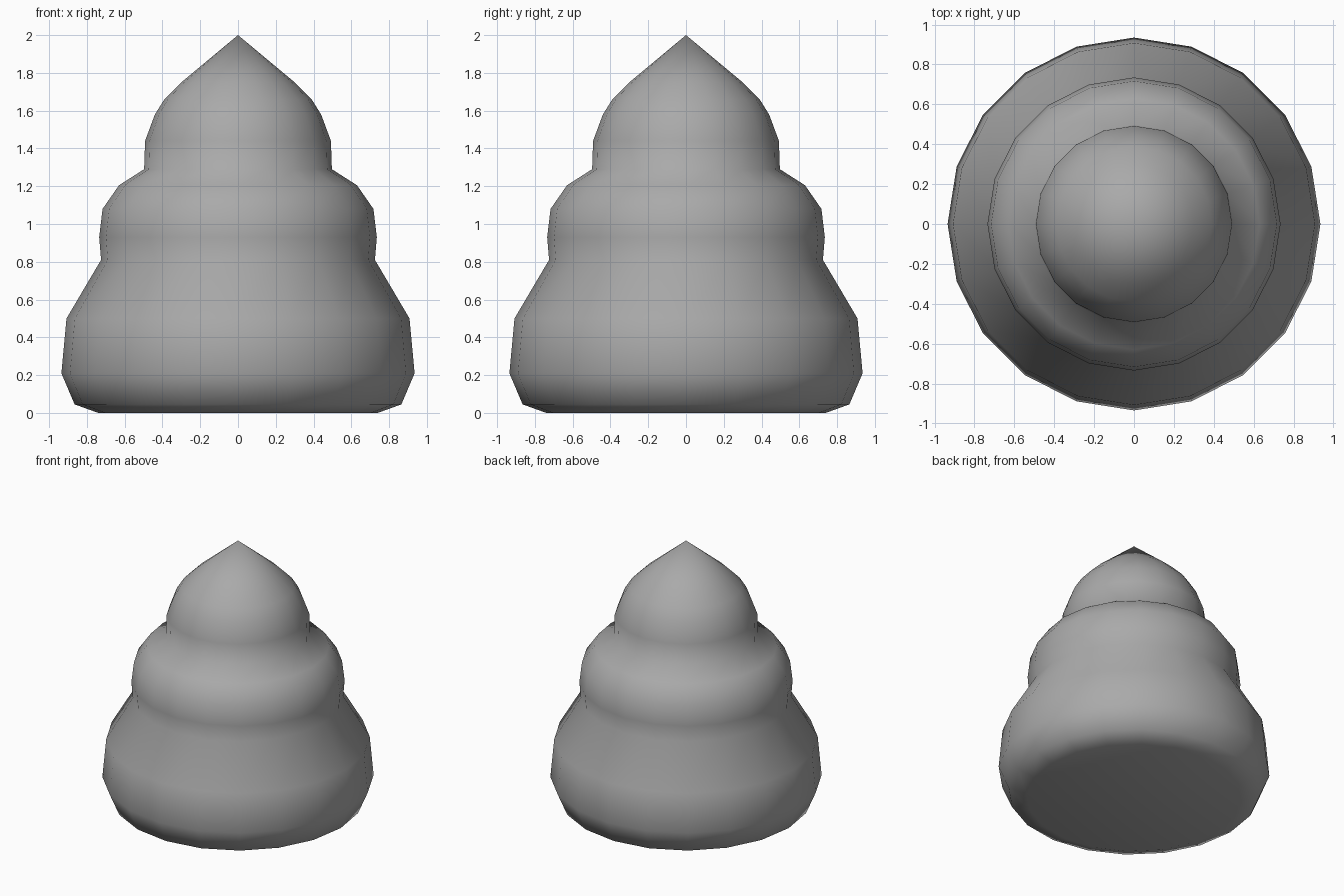
import bpy
import bmesh
import math

cube = bpy.data.objects.get("Cube")
if cube:
    bpy.data.objects.remove(cube, do_unlink=True)

# Single grey material
grey = bpy.data.materials.new("plain_grey")
grey.use_nodes = True
colour = (0.4, 0.4, 0.4, 1)
grey.diffuse_color = colour
grey.node_tree.nodes["Principled BSDF"].inputs["Base Color"].default_value = colour

SIDES = 20
# Radius and height of each ring: wide base tier, middle tier, top tier
PROFILE = [
    (0.74, 0), (0.865, 0.045), (0.935, 0.21), (0.908, 0.5),
    (0.725, 0.81), (0.735, 0.93), (0.717, 1.08), (0.63, 1.205),
    (0.497, 1.29), (0.492, 1.44), (0.44, 1.58), (0.39, 1.66), (0.3, 1.75),
]
TIP = 2.0

bm = bmesh.new()
rings = []
for radius, z in PROFILE:
    ring = []
    for i in range(SIDES):
        a = math.tau * i / SIDES
        ring.append(bm.verts.new((radius * math.cos(a), radius * math.sin(a), z)))
    rings.append(ring)
tip = bm.verts.new((0, 0, TIP))

# Walls between rings, pointed cap and flat underside
for i in range(SIDES):
    j = (i + 1) % SIDES
    for low, high in zip(rings, rings[1:]):
        bm.faces.new((low[i], low[j], high[j], high[i]))
    bm.faces.new((rings[-1][i], rings[-1][j], tip))
bm.faces.new(rings[0][::-1])
for face in bm.faces:
    face.smooth = True

mesh = bpy.data.meshes.new("tiered_swirl")
bm.to_mesh(mesh)
bm.free()
mesh.materials.append(grey)
swirl = bpy.data.objects.new("tiered_swirl", mesh)
bpy.context.collection.objects.link(swirl)
